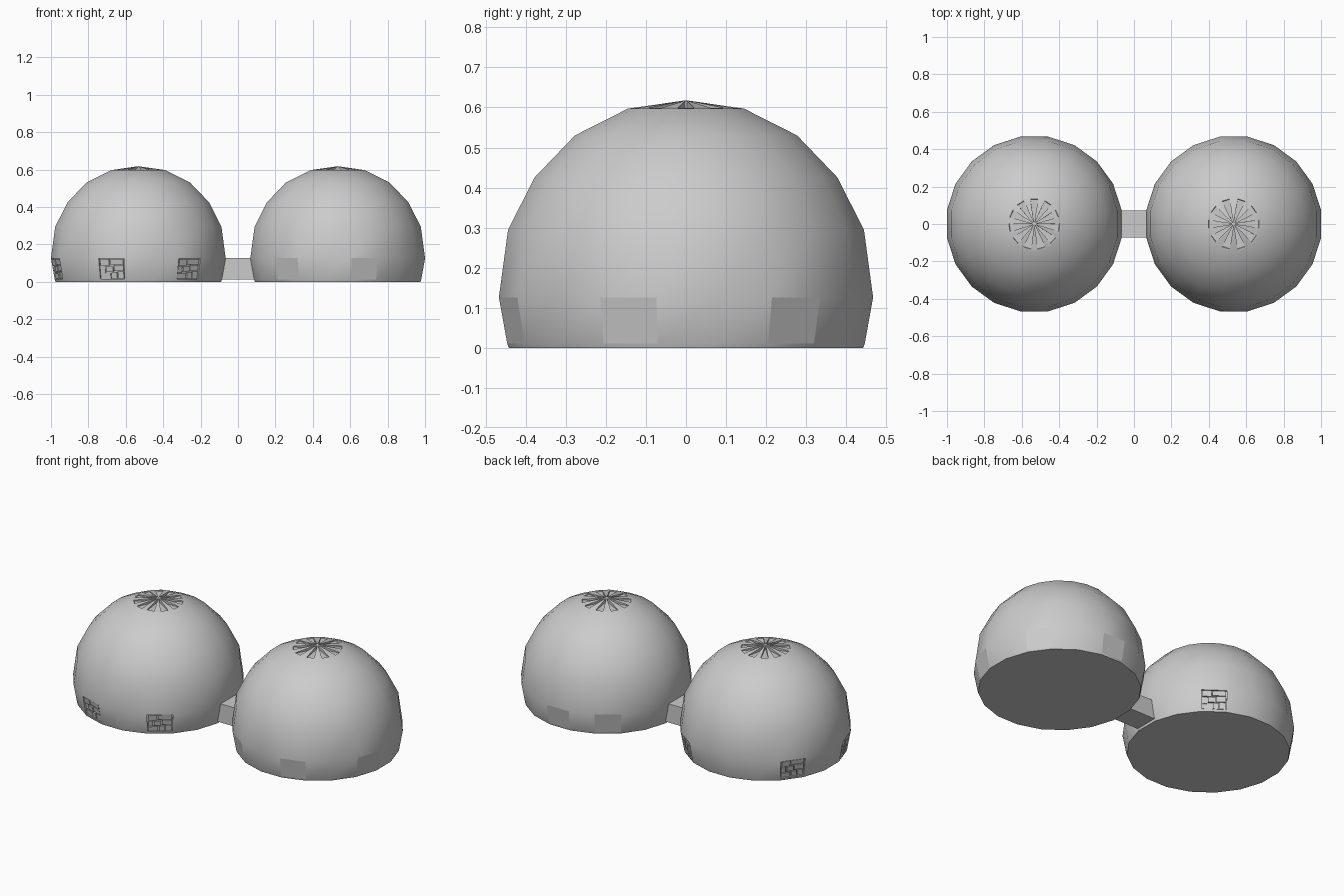
import bpy, bmesh, math
from mathutils import Matrix, Vector

if "Cube" in bpy.data.objects:
    bpy.data.objects.remove(bpy.data.objects["Cube"])

SIDES = 20
CX = 0.533
PROFILE = [(0.448, 0.0), (0.452, 0.011), (0.473, 0.126), (0.45, 0.294),
           (0.383, 0.425), (0.281, 0.53), (0.147, 0.597)]
TOP = 0.618
WALL_BAND = 2   # profile index of the ring above the windows


def to_object(bm, name, loc=(0, 0, 0)):
    bmesh.ops.recalc_face_normals(bm, faces=bm.faces)
    me = bpy.data.meshes.new(name)
    bm.to_mesh(me)
    bm.free()
    ob = bpy.data.objects.new(name, me)
    ob.location = loc
    bpy.context.collection.objects.link(ob)
    return ob


def add_prism(bm, bottom, top):
    # closed solid between two matching loops
    a = [bm.verts.new(p) for p in bottom]
    b = [bm.verts.new(p) for p in top]
    n = len(a)
    bm.faces.new(a[::-1])
    bm.faces.new(b)
    for i in range(n):
        bm.faces.new((a[i], a[(i + 1) % n], b[(i + 1) % n], b[i]))


def make_dome(name, x, facets, recess):
    bm = bmesh.new()
    rings = []
    for r, z in PROFILE:
        rings.append([bm.verts.new((r * math.cos((i - 0.5) * math.tau / SIDES),
                                    r * math.sin((i - 0.5) * math.tau / SIDES), z))
                      for i in range(SIDES)])
    pole = bm.verts.new((0, 0, TOP))
    windows = []
    for k in range(len(rings) - 1):
        for i in range(SIDES):
            j = (i + 1) % SIDES
            f = bm.faces.new((rings[k][i], rings[k][j], rings[k + 1][j], rings[k + 1][i]))
            f.smooth = True
            if k == WALL_BAND - 1 and i in facets:
                windows.append(f)
    for i in range(SIDES):
        bm.faces.new((rings[-1][i], rings[-1][(i + 1) % SIDES], pole)).smooth = True
    bm.faces.new(rings[0][::-1])
    # flat window facets, sunk where they hold masonry
    for f in windows:
        f.smooth = False
        if recess:
            n = f.normal.copy() if f.normal.length else Vector((0, 0, 0))
            f.normal_update()
            n = f.normal.copy()
            side = bmesh.ops.inset_individual(bm, faces=[f], thickness=0.004)
            for s in side["faces"]:
                s.smooth = False
            inner = bmesh.ops.extrude_discrete_faces(bm, faces=[f])["faces"][0]
            inner.smooth = False
            bmesh.ops.translate(bm, verts=inner.verts[:], vec=n * -0.012)
            bmesh.ops.remove_doubles(bm, verts=bm.verts[:], dist=1e-6)
    return to_object(bm, name, (x, 0, 0))


def cut_vent(dome, count, start):
    # ring of wedge slots around the top
    bm = bmesh.new()
    for k in range(count):
        rot = Matrix.Rotation(start + k * math.tau / count, 3, 'Z')

        def loop(r1, z):
            return [rot @ Vector(p) for p in
                    ((0.012, -0.002, z), (r1, -0.021, z), (r1, 0.021, z), (0.012, 0.002, z))]
        add_prism(bm, loop(0.132, 0.594), loop(0.16, 0.64))
    cutter = to_object(bm, dome.name + "_vent_cutter", dome.location)
    cutter.hide_render = True
    cutter.hide_set(True)
    mod = dome.modifiers.new("vent", 'BOOLEAN')
    mod.operation = 'DIFFERENCE'
    mod.solver = 'EXACT'
    mod.object = cutter


def make_masonry(name, x, facets):
    # irregular blocks filling each window (u0, u1, v0, v1)
    blocks = [(0, .38, .68, 1), (.42, 1, .74, 1), (0, .2, .3, .64), (.24, .55, .36, .64),
              (.59, 1, .4, .7), (0, .42, 0, .26), (.46, .7, 0, .32), (.74, 1, 0, .36)]
    (r0, z0), (r1, z1) = PROFILE[1:3]
    apothem = math.cos(math.pi / SIDES)
    bm = bmesh.new()
    for fct in facets:
        rot = Matrix.Rotation(fct * math.tau / SIDES, 3, 'Z')
        for n, (u0, u1, v0, v1) in enumerate(blocks):
            def loop(depth):
                pts = []
                for u, v in ((u0, v0), (u1, v0), (u1, v1), (u0, v1)):
                    v = 0.05 + 0.9 * v
                    r = (r0 + (r1 - r0) * v) * apothem - depth
                    pts.append(rot @ Vector((r, (u - 0.5) * 0.128, z0 + (z1 - z0) * v)))
                return pts
            add_prism(bm, loop(0.018), loop(0.001 + 0.002 * (n % 3)))
    return to_object(bm, name, (x, 0, 0))


# left dome with blocked-up windows, right dome with plain ones
left_facets = [3, 8, 11, 14, 17]
right_facets = [2, 5, 7, 13, 16, 19]
left_dome = make_dome("left_dome", -CX, left_facets, True)
right_dome = make_dome("right_dome", CX, right_facets, False)
make_masonry("left_window_blocks", -CX, left_facets)
cut_vent(left_dome, 11, math.pi / 2)
cut_vent(right_dome, 10, 0)

# passage joining the two domes
bm = bmesh.new()
w = 0.072
add_prism(bm, [(-.095, -w, .013), (.095, -w, .013), (.095, w, .013), (-.095, w, .013)],
          [(-.075, -w, .126), (.075, -w, .126), (.075, w, .126), (-.075, w, .126)])
to_object(bm, "connecting_passage")
